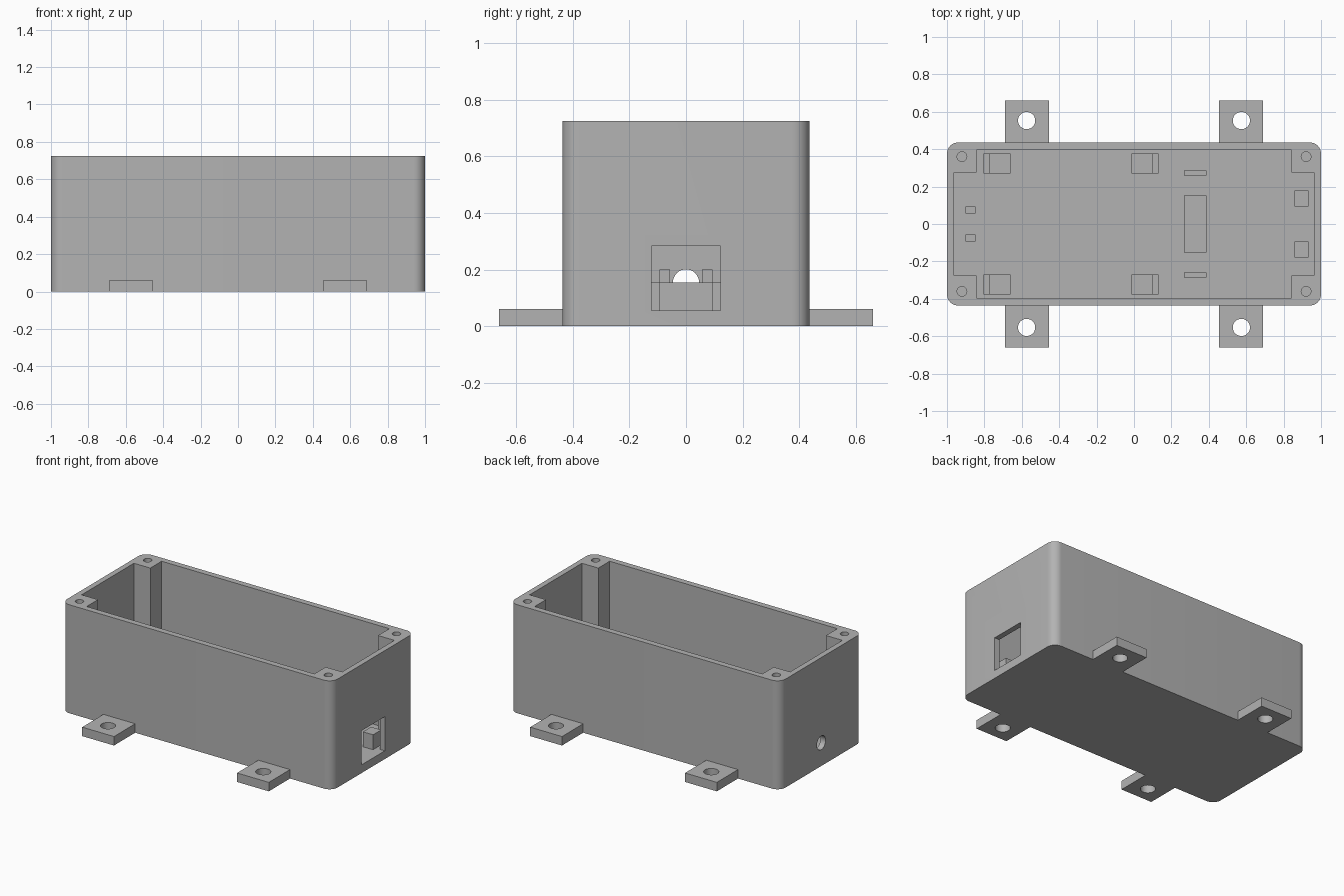
import bpy
import bmesh
from math import cos, sin, pi, radians
from mathutils import Matrix

cube = bpy.data.objects.get("Cube")
if cube:
    bpy.data.objects.remove(cube, do_unlink=True)

grey = bpy.data.materials.new("plain grey")
grey.use_nodes = True
GREY = (0.45, 0.45, 0.45, 1)
grey.diffuse_color = GREY
grey.node_tree.nodes["Principled BSDF"].inputs["Base Color"].default_value = GREY

HALF_X, HALF_Y, HEIGHT = 1.0, 0.436, 0.725
IN_X, IN_Y = 0.963, 0.396
POST_X, POST_Y = 0.842, 0.276
FLOOR = 0.055
SIGNS = (-1, 1)
CORNERS = [(sx, sy) for sx in SIGNS for sy in SIGNS]


def make(name, bm):
    bmesh.ops.recalc_face_normals(bm, faces=bm.faces)
    mesh = bpy.data.meshes.new(name)
    bm.to_mesh(mesh)
    bm.free()
    mesh.materials.append(grey)
    obj = bpy.data.objects.new(name, mesh)
    bpy.context.collection.objects.link(obj)
    return obj


def prism(name, outline, z0, z1):
    bm = bmesh.new()
    face = bm.faces.new([bm.verts.new((x, y, z0)) for x, y in outline])
    top = bmesh.ops.extrude_face_region(bm, geom=[face])["geom"]
    moved = [v for v in top if isinstance(v, bmesh.types.BMVert)]
    bmesh.ops.translate(bm, vec=(0, 0, z1 - z0), verts=moved)
    return make(name, bm)


def box(name, xs, ys, zs):
    (x0, x1), (y0, y1) = sorted(xs), sorted(ys)
    return prism(name, [(x0, y0), (x1, y0), (x1, y1), (x0, y1)], *zs)


def cylinder(name, centre, radius, depth, along_x=False):
    bm = bmesh.new()
    turn = Matrix.Rotation(pi / 2, 4, "Y") if along_x else Matrix()
    bmesh.ops.create_cone(bm, cap_ends=True, segments=32, radius1=radius, radius2=radius,
                          depth=depth, matrix=Matrix.Translation(centre) @ turn)
    return make(name, bm)


def cut(target, cutters):
    bpy.context.view_layer.objects.active = target
    for cutter in cutters:
        mod = target.modifiers.new("cut", "BOOLEAN")
        mod.operation, mod.solver, mod.object = "DIFFERENCE", "EXACT", cutter
        bpy.ops.object.modifier_apply(modifier=mod.name)
        bpy.data.objects.remove(cutter, do_unlink=True)


def smooth(obj):
    bpy.ops.object.select_all(action="DESELECT")
    obj.select_set(True)
    bpy.context.view_layer.objects.active = obj
    bpy.ops.object.shade_smooth_by_angle(angle=radians(30))


# Enclosure shell with rounded vertical corners
R, STEPS = 0.06, 10
outline = []
for i, (sx, sy) in enumerate([(1, 1), (-1, 1), (-1, -1), (1, -1)]):
    for k in range(STEPS + 1):
        a = (i + k / STEPS) * pi / 2
        outline.append((sx * (HALF_X - R) + R * cos(a), sy * (HALF_Y - R) + R * sin(a)))
shell = prism("enclosure", outline, 0, HEIGHT)

# Cavity that leaves a screw post in each corner
cavity = []
for sx, sy in [(1, 1), (-1, 1), (-1, -1), (1, -1)]:
    corner = [(IN_X, POST_Y), (POST_X, POST_Y), (POST_X, IN_Y)]
    if sx * sy < 0:
        corner.reverse()
    cavity += [(sx * x, sy * y) for x, y in corner]
cutters = [prism("cavity_cutter", cavity, FLOOR, HEIGHT + 0.1)]

# Screw holes, connector window and cable hole
for sx, sy in CORNERS:
    cutters.append(cylinder("screw_cutter", (sx * 0.92, sy * 0.36, HEIGHT), 0.026, 0.6))
cutters.append(box("window_cutter", (0.9, 1.1), (-0.122, 0.122), (FLOOR, 0.283)))
cutters.append(cylinder("cable_cutter", (-1, 0, 0.155), 0.046, 0.2, True))
cut(shell, cutters)
smooth(shell)

# Mounting tabs with bolt holes
for sx, sy in CORNERS:
    side = ("left" if sx > 0 else "right") + ("_back" if sy > 0 else "_front")
    tab = box("mounting_tab_" + side, (sx * 0.455, sx * 0.69), (sy * 0.43, sy * 0.66), (0, 0.06))
    cut(tab, [cylinder("bolt_cutter", (sx * 0.574, sy * 0.553, 0.03), 0.046, 0.2)])
    smooth(tab)

# Interior supports, mirrored front to back
BASE = FLOOR - 0.01
for sy in SIGNS:
    end = "_back" if sy > 0 else "_front"

    def pair(name, xs, y0, y1, top):
        box(name + end, xs, (sy * y0, sy * y1), (BASE, top))

    pair("board_pad_right", (-0.77, -0.66), 0.27, 0.377, 0.11)
    pair("board_stop_right", (-0.805, -0.77), 0.27, 0.377, 0.155)
    pair("board_pad_left", (-0.013, 0.097), 0.27, 0.377, 0.11)
    pair("board_stop_left", (0.097, 0.132), 0.27, 0.377, 0.155)
    pair("holder_rib", (0.267, 0.388), 0.259, 0.286, 0.155)
    pair("connector_stop", (0.858, 0.933), 0.094, 0.18, 0.155)
    pair("cable_post", (-0.9, -0.848), 0.056, 0.094, 0.2)
box("holder_block", (0.267, 0.388), (-0.152, 0.152), (BASE, 0.155))
